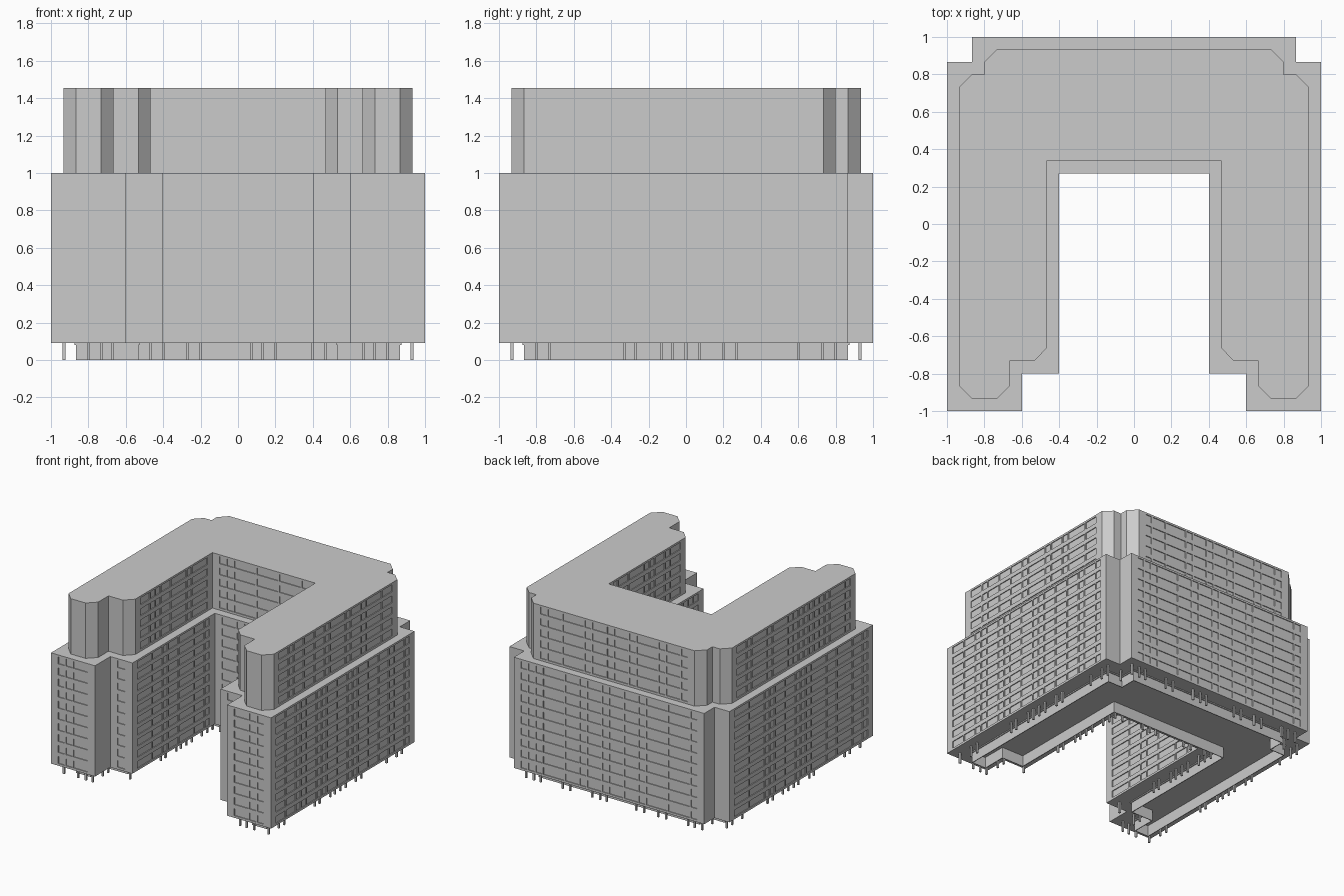
import bpy, bmesh, random
from mathutils import Vector

if "Cube" in bpy.data.objects:
    bpy.data.objects.remove(bpy.data.objects["Cube"])

random.seed(4)
M = 1 / 15          # planning module
FLOOR = 0.091       # storey height
DEPTH = 0.007       # window recess


def mirrored(half):
    pts = half + [(-x, y) for x, y in reversed(half)]
    return [Vector((x, y, 0)) for x, y in pts]


# counter-clockwise plans, given as their right halves
LOWER = mirrored([(.4, .27), (.4, -.8), (.6, -.8), (.6, -1), (1, -1),
                  (1, .865), (.865, .865), (.865, 1)])
UPPER = mirrored([(.468, .336), (.468, -.665), (.533, -.732), (.665, -.732), (.665, -.867),
                  (.732, -.933), (.867, -.933), (.933, -.867), (.933, .735), (.867, .8),
                  (.8, .8), (.8, .867), (.733, .935)])


def out_normal(a, b):
    d = (b - a).normalized()
    return Vector((d.y, -d.x, 0))


def inset(poly, d):
    res = []
    for i, p in enumerate(poly):
        n1 = out_normal(poly[i - 1], p)
        n2 = out_normal(p, poly[(i + 1) % len(poly)])
        res.append(p - (n1 + n2) * d / (1 + n1.dot(n2)))
    return res


def edges(poly):
    return [(p, poly[(i + 1) % len(poly)]) for i, p in enumerate(poly)]


def face(bm, pts):
    bm.faces.new([bm.verts.new(p) for p in pts])


def at(p, z):
    return Vector((p.x, p.y, z))


def finish(bm, name):
    bmesh.ops.remove_doubles(bm, verts=bm.verts, dist=1e-5)
    me = bpy.data.meshes.new(name)
    bm.to_mesh(me)
    bm.free()
    ob = bpy.data.objects.new(name, me)
    bpy.context.collection.objects.link(ob)
    return ob


def window_bays(length):
    # bays of one to three modules between plain wall ends
    margin, pier = 0.06, 0.012
    n = max(1, round((length - 2 * margin) / M))
    w = (length - 2 * margin) / n
    bays, k = [], 0
    while k < n:
        s = min(random.choice((1, 1, 2, 3)), n - k)
        bays.append((margin + k * w + pier / 2, margin + (k + s) * w - pier / 2))
        k += s
    return bays


def facade(bm, a, b, z0, floors):
    d, n = (b - a).normalized(), out_normal(a, b)
    length = (b - a).length

    def pt(u, z, back=0):
        return a + d * u - n * back + Vector((0, 0, z))

    def quad(u0, u1, v0, v1, back=0):
        face(bm, [pt(u0, v0, back), pt(u1, v0, back), pt(u1, v1, back), pt(u0, v1, back)])

    if abs(b.x - a.x) < .19 and abs(b.y - a.y) < .25:
        quad(0, length, z0, z0 + floors * FLOOR)
        return
    bays = window_bays(length)
    for f in range(floors):
        lo = z0 + f * FLOOR
        s, h, hi = lo + 0.018, lo + 0.075, lo + FLOOR
        quad(0, length, lo, s)
        quad(0, length, h, hi)
        u = 0
        for u0, u1 in bays:
            quad(u, u0, s, h)
            quad(u0, u1, s, h, DEPTH)
            ring = [(u0, s), (u1, s), (u1, h), (u0, h)]
            for i in range(4):
                p, q = ring[i], ring[(i + 1) % 4]
                face(bm, [pt(*p), pt(*q), pt(*q, DEPTH), pt(*p, DEPTH)])
            u = u1
        quad(u, length, s, h)


def tower(name, poly, z0, floors):
    bm = bmesh.new()
    for a, b in edges(poly):
        facade(bm, a, b, z0, floors)
    face(bm, [at(p, z0 + floors * FLOOR) for p in poly])
    face(bm, [at(p, z0) for p in reversed(poly)])
    return finish(bm, name)


def wall_ring(name, d0, d1, z0, z1):
    # thin closed wall following the inset plan
    bm = bmesh.new()
    o, i = edges(inset(LOWER, d0)), edges(inset(LOWER, d1))
    for (a, b), (c, d) in zip(o, i):
        face(bm, [at(a, z0), at(b, z0), at(b, z1), at(a, z1)])
        face(bm, [at(d, z0), at(c, z0), at(c, z1), at(d, z1)])
        face(bm, [at(a, z1), at(b, z1), at(d, z1), at(c, z1)])
        face(bm, [at(b, z0), at(a, z0), at(c, z0), at(d, z0)])
    return finish(bm, name)


# main storeys and set-back upper storeys
tower("lower_storeys", LOWER, 0.09, 10)
tower("upper_storeys", UPPER, 1.0, 5)

# recessed ground floor: hollow wall with a head trim
wall_ring("ground_floor_wall", 0.133, 0.139, 0, 0.09)
wall_ring("ground_floor_head_trim", 0.126, 0.139, 0.081, 0.09)

# posts under the overhang, on the module grid (indices in modules)
ALONG_X = {-14, -12, -11, -10, -7, -6, -4, -3, 1, 2, 3, 6, 7, 10, 11, 12, 14}
ALONG_Y = {-14, -12, -11, -5, -4, -2, -1, 0, 1, 3, 4, 9, 11, 12, 14}
spots = set()
for a, b in edges(inset(LOWER, M)):
    horizontal = abs(b.x - a.x) > abs(b.y - a.y)
    axis, grid = (0, ALONG_X) if horizontal else (1, ALONG_Y)
    lo, hi = sorted((a[axis], b[axis]))
    for k in grid:
        if lo - .01 <= k * M <= hi + .01:
            p = a.copy()
            p[axis] = k * M
            spots.add((round(p.x, 2), round(p.y, 2)))
bm = bmesh.new()
for x, y in sorted(spots):
    geo = bmesh.ops.create_cube(bm, size=1)
    bmesh.ops.scale(bm, vec=(.014, .014, .09), verts=geo["verts"])
    bmesh.ops.translate(bm, vec=(x, y, .045), verts=geo["verts"])
finish(bm, "ground_floor_posts")
